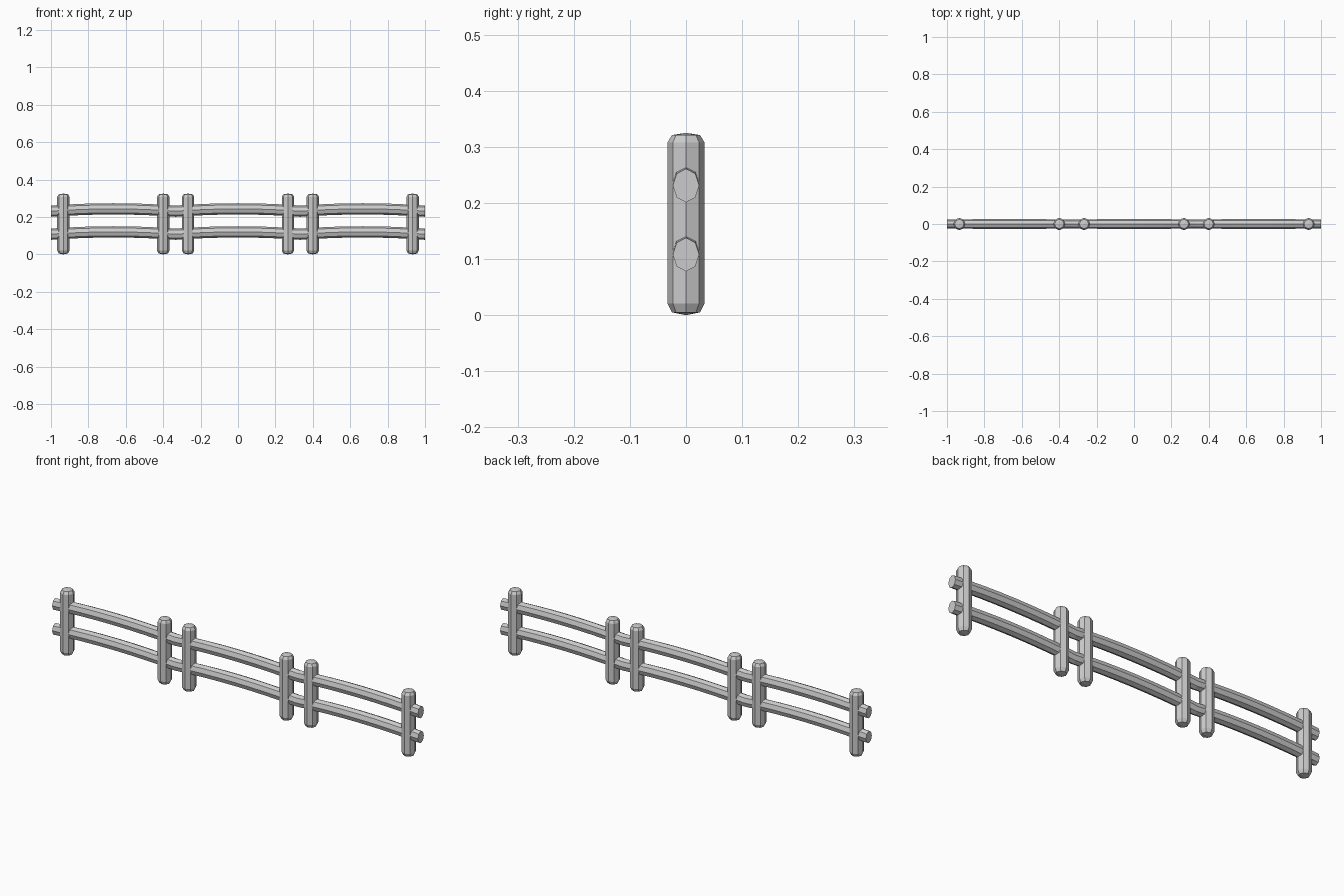
import bpy, bmesh
from math import cos, sin, tau

if "Cube" in bpy.data.objects:
    bpy.data.objects.remove(bpy.data.objects["Cube"])

SIDES = 8


def loft(name, rings, tips=None):
    """Skin a list of vertex rings, closing each end with a flat cap or a tip."""
    bm = bmesh.new()
    loops = [[bm.verts.new(p) for p in ring] for ring in rings]
    for a, b in zip(loops, loops[1:]):
        for i in range(SIDES):
            j = (i + 1) % SIDES
            bm.faces.new((a[i], a[j], b[j], b[i]))
    for k, loop in enumerate((loops[0], loops[-1])):
        if tips:
            tip = bm.verts.new(tips[k])
            for i in range(SIDES):
                bm.faces.new((loop[i], loop[(i + 1) % SIDES], tip))
        else:
            bm.faces.new(loop)
    bmesh.ops.recalc_face_normals(bm, faces=bm.faces[:])
    mesh = bpy.data.meshes.new(name)
    bm.to_mesh(mesh)
    bm.free()
    obj = bpy.data.objects.new(name, mesh)
    bpy.context.collection.objects.link(obj)


def post(name, x):
    # Octagonal post with bevelled, slightly pointed ends
    profile = [(0.025, 0.005), (0.033, 0.021), (0.033, 0.308), (0.025, 0.321)]
    rings = [[(x + r * cos(tau * i / SIDES), r * sin(tau * i / SIDES), z)
              for i in range(SIDES)] for r, z in profile]
    loft(name, rings, [(x, 0, 0), (x, 0, 0.325)])


def rail(name, cx, z_end):
    # Arched octagonal rail, a little thicker in the middle
    rings = []
    for k in range(9):
        t = -1 + k / 4
        bow = 1 - t * t
        ry, rz = 0.0235 + 0.003 * bow, 0.030
        zc = z_end + 0.0125 * bow
        rings.append([(cx + t / 3, ry * cos(tau * i / SIDES),
                       zc + rz * sin(tau * i / SIDES)) for i in range(SIDES)])
    loft(name, rings)


# Three identical fence sections side by side
for n, cx in enumerate((-2 / 3, 0, 2 / 3), 1):
    post(f"left_post_{n}", cx - 0.267)
    post(f"right_post_{n}", cx + 0.267)
    rail(f"lower_rail_{n}", cx, 0.108)
    rail(f"upper_rail_{n}", cx, 0.231)
